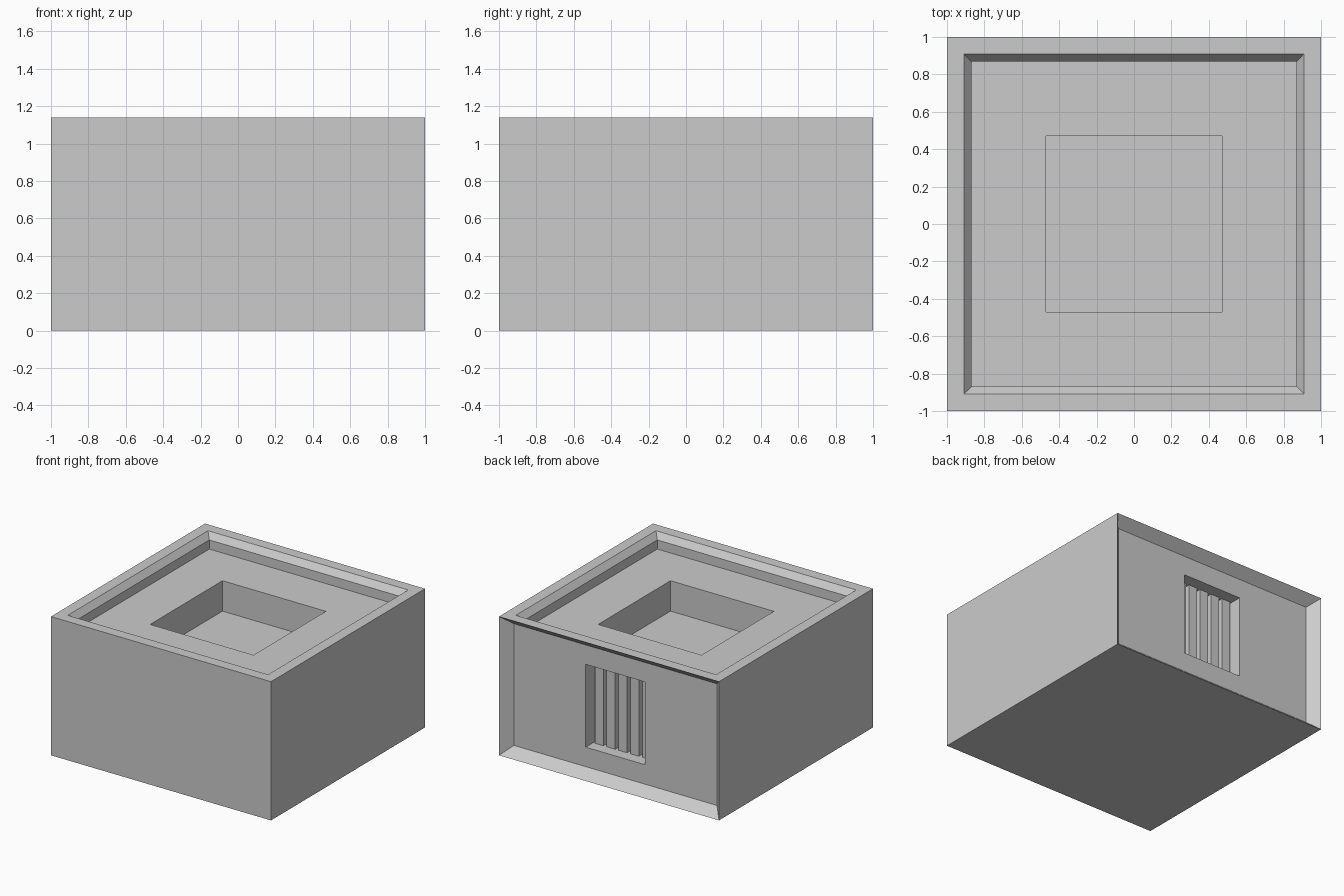
import bpy, bmesh
from mathutils import Vector

if "Cube" in bpy.data.objects:
    bpy.data.objects.remove(bpy.data.objects["Cube"])

H = 1.14


def box(name, size, loc):
    bm = bmesh.new()
    bmesh.ops.create_cube(bm, size=1)
    for v in bm.verts:
        v.co = Vector(a * b for a, b in zip(v.co, size)) + Vector(loc)
    me = bpy.data.meshes.new(name)
    ob = bpy.data.objects.new(name, me)
    bpy.context.collection.objects.link(ob)
    return ob, bm


def finish(ob, bm):
    bmesh.ops.recalc_face_normals(bm, faces=bm.faces)
    bm.to_mesh(ob.data)
    bm.free()


def sink(bm, face, half, depth):
    """Inset a face to an exact half-size and push it inward by depth."""
    n = face.normal.copy()
    c = face.calc_center_median()
    bmesh.ops.inset_individual(bm, faces=[face], thickness=0.01)
    for v in face.verts:
        d = v.co - c
        for i in range(3):
            if half[i]:
                v.co[i] = c[i] + (half[i] if d[i] > 0 else -half[i])
        v.co -= n * depth
    bm.normal_update()


# Solid block body
body, bm = box("block_body", (2, 2, H), (0, 0, H / 2))
bm.normal_update()
top = next(f for f in bm.faces if f.normal.z > 0.9)
back = next(f for f in bm.faces if f.normal.y > 0.9)

# Top: flat rim, sloped lip, tray floor, central square pit
for h, d in ((0.91, 0), (0.87, 0.05), (0.87, 0.075), (0.47, 0), (0.47, 0.25)):
    sink(bm, top, (h, h, 0), d)

# Back: bevelled recessed panel with a window opening
for hx, hz, d in ((0.923, 0.5, 0.084), (0.27, 0.34, 0), (0.27, 0.34, 0.17)):
    sink(bm, back, (hx, 0, hz), d)
finish(body, bm)

# Vertical bars inside the window
for i in range(5):
    bar, bm = box(f"window_bar_{i + 1}", (0.078, 0.075, 0.68),
                  ((i - 2) * 0.108, 0.7825, H / 2))
    finish(bar, bm)
